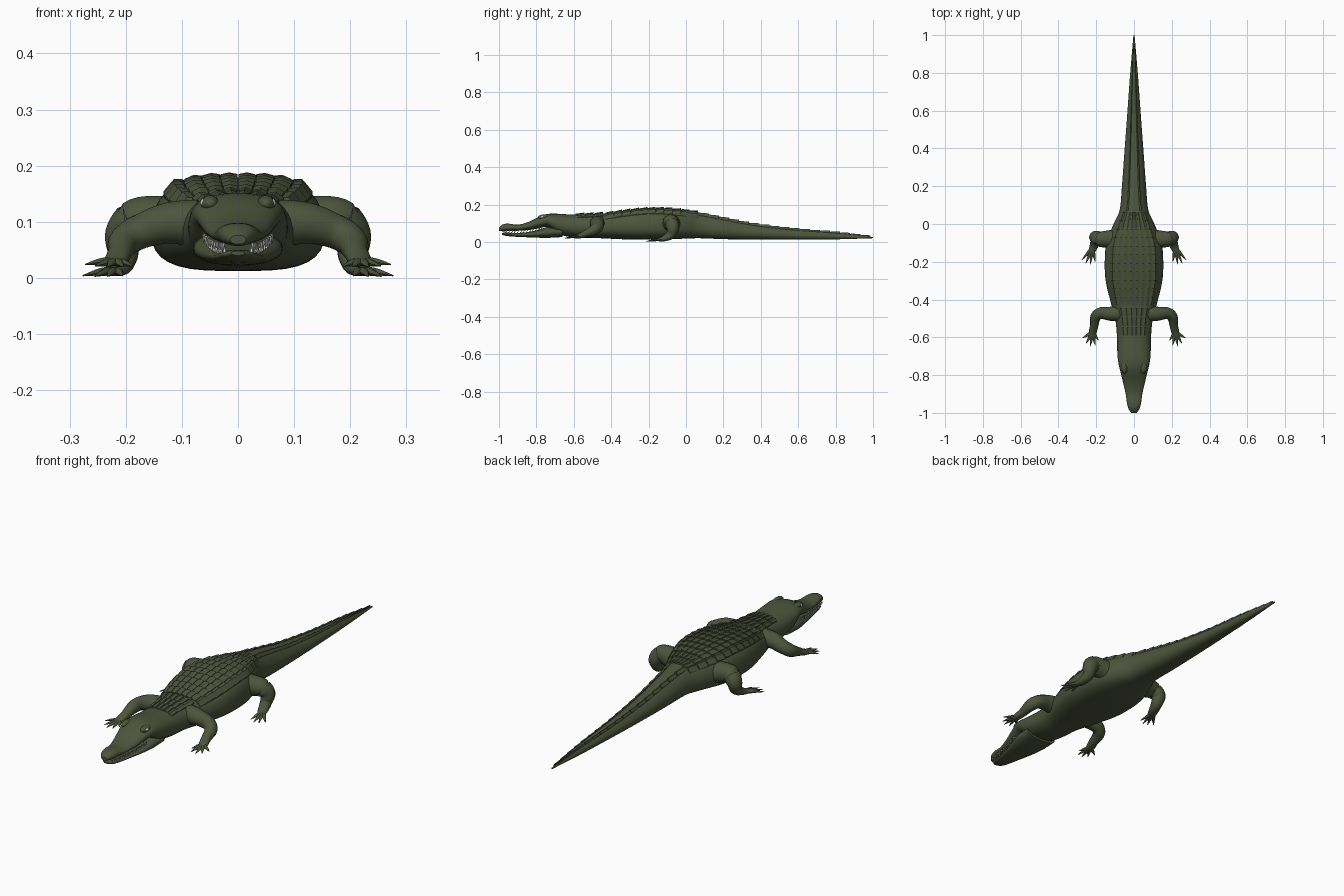
import bpy, bmesh, math
from mathutils import Vector

if "Cube" in bpy.data.objects:
    bpy.data.objects.remove(bpy.data.objects["Cube"])


def material(name, rgb):
    m = bpy.data.materials.new(name)
    m.diffuse_color = (*rgb, 1)
    m.use_nodes = True
    m.node_tree.nodes["Principled BSDF"].inputs["Base Color"].default_value = m.diffuse_color
    return m


HIDE = material("hide_green", (0.075, 0.088, 0.045))
PALE = material("pale", (0.6, 0.6, 0.57))


def finish(bm, name, mat, angle=40):
    bmesh.ops.recalc_face_normals(bm, faces=bm.faces)
    me = bpy.data.meshes.new(name)
    bm.to_mesh(me)
    bm.free()
    ob = bpy.data.objects.new(name, me)
    bpy.context.collection.objects.link(ob)
    me.materials.append(mat)
    bpy.ops.object.select_all(action='DESELECT')
    ob.select_set(True)
    bpy.context.view_layer.objects.active = ob
    bpy.ops.object.shade_smooth_by_angle(angle=math.radians(angle))
    return ob


def sample(table, y):
    """Smooth interpolation of table rows, keyed by the first column."""
    y = min(max(y, table[0][0]), table[-1][0])
    i = next(k for k in range(len(table) - 1) if y <= table[k + 1][0])
    a, b = table[i], table[i + 1]
    pre, nxt = table[max(i - 1, 0)], table[min(i + 2, len(table) - 1)]
    d = b[0] - a[0]
    t = (y - a[0]) / d
    out = []
    for k in range(1, len(a)):
        m0 = (b[k] - pre[k]) / (b[0] - pre[0]) * d
        m1 = (nxt[k] - a[k]) / (nxt[0] - a[0]) * d
        out.append((2*t**3 - 3*t*t + 1) * a[k] + (t**3 - 2*t*t + t) * m0
                   + (3*t*t - 2*t**3) * b[k] + (t**3 - t*t) * m1)
    return out


def loft(bm, rings):
    vs = [[bm.verts.new(p) for p in r] for r in rings]
    n = len(vs[0])
    for a, b in zip(vs, vs[1:]):
        for i in range(n):
            bm.faces.new((a[i], a[(i + 1) % n], b[(i + 1) % n], b[i]))
    bm.faces.new(vs[0])
    bm.faces.new(vs[-1])


# y, half width, top, bottom
BODY = [(-1, .014, .076, .060), (-.985, .027, .092, .057), (-.95, .037, .098, .058),
        (-.9, .044, .092, .060), (-.84, .058, .108, .064), (-.78, .072, .138, .074),
        (-.74, .082, .150, .080), (-.69, .088, .151, .045), (-.6, .090, .146, .024),
        (-.5, .100, .149, .022), (-.42, .122, .154, .018), (-.3, .150, .170, .013),
        (-.2, .155, .178, .012), (-.1, .146, .178, .014), (0, .108, .168, .018),
        (.07, .077, .157, .020), (.2, .064, .131, .015), (.35, .053, .100, .013),
        (.55, .038, .073, .012), (.8, .020, .051, .014), (1, .003, .026, .020)]
# y, squareness, narrowing of the top
SHAPE = [(-1, 2.2, 0), (-.7, 2.3, .05), (-.45, 2.6, .08), (-.2, 3.2, .1),
         (0, 2.8, .15), (.2, 2.6, .3), (1, 2.4, .35)]
# lower jaw: y, half width, top, bottom
JAW = [(-.985, .012, .048, .040), (-.97, .026, .050, .034), (-.93, .036, .049, .029),
       (-.87, .047, .050, .026), (-.8, .064, .062, .023), (-.74, .078, .080, .022),
       (-.66, .080, .085, .026)]


def section(table, y, n=32):
    w, top, bot = sample(table, y)
    p, tp = sample(SHAPE, y)
    mid, h = (top + bot) / 2, (top - bot) / 2
    ring = []
    for i in range(n):
        c, s = math.cos(math.tau * i / n), math.sin(math.tau * i / n)
        cx = math.copysign(abs(c) ** (2 / p), c)
        sz = math.copysign(abs(s) ** (2 / p), s)
        ring.append((w * cx * (1 - tp * max(sz, 0)), y, mid + h * sz))
    return ring


def back_point(y, s, lift):
    """Point on the upper hide, s from -1 to 1 across, raised by lift."""
    w, top, bot = sample(BODY, y)
    p, tp = sample(SHAPE, y)
    k = (1 - abs(s) ** p) ** (1 / p)
    return Vector((w * s * (1 - tp * k), y, (top + bot) / 2 + (top - bot) / 2 * k + lift))


# body with upper jaw and tail
bm = bmesh.new()
loft(bm, [section(BODY, -1 + 2 * (i / 110)) for i in range(111)])
finish(bm, "body", HIDE)

# lower jaw
bm = bmesh.new()
loft(bm, [section(JAW, -.985 + .325 * i / 24) for i in range(25)])
finish(bm, "lower_jaw", HIDE)


def scute(bm, y0, y1, s0, s1, front, back, keel):
    """Keeled plate: low in front, raised behind."""
    sm = (s0 + s1) / 2
    tops = [[bm.verts.new(back_point(y, s, l + k)) for s, k in ((s0, 0), (sm, keel), (s1, 0))]
            for y, l in ((y0, front), (y1, back))]
    lows = [[bm.verts.new(back_point(y, s, -.006)) for s in (s0, sm, s1)] for y in (y0, y1)]
    for g in (tops, lows):
        for i in (0, 1):
            bm.faces.new((g[0][i], g[0][i + 1], g[1][i + 1], g[1][i]))
    loop_t = tops[0] + tops[1][::-1]
    loop_l = lows[0] + lows[1][::-1]
    for i in range(6):
        j = (i + 1) % 6
        bm.faces.new((loop_t[i], loop_t[j], loop_l[j], loop_l[i]))


# back plates
bm = bmesh.new()
rows, cols = 11, 8
for r in range(rows):
    y0 = -.43 + r * .045
    for c in range(cols):
        s0 = -.92 + 1.84 * c / cols
        edge = c in (0, cols - 1)
        scute(bm, y0, y0 + .043, s0 + .008, s0 + 1.84 / cols - .008,
              .001, .006, .008 if edge else .003)
finish(bm, "back_plates", HIDE, 20)

# neck plates
bm = bmesh.new()
for r in range(3):
    for c in range(6):
        s0 = -.78 + .26 * c
        y0 = -.59 + r * .05
        scute(bm, y0, y0 + .046, s0 + .02, s0 + .24, .001, .006, .004)
finish(bm, "neck_plates", HIDE, 20)

# paired saw-tooth crests along the tail
bm = bmesh.new()
for i in range(17):
    y0 = .07 + i * .054
    rise = .013 - .0003 * i
    for s in (-.62, .62):
        scute(bm, y0, y0 + .052, s - .13, s + .13, .001, rise * .5, rise * .5)
finish(bm, "tail_crests", HIDE, 20)


def tube(bm, pts, n=14, steps=6):
    """Rounded limb through (x, y, z, radius, flatness) points."""
    tab = [(i, *p) for i, p in enumerate(pts)]
    m = (len(pts) - 1) * steps
    sm = [sample(tab, i / steps) for i in range(m + 1)]
    rings = []
    for i, q in enumerate(sm):
        t = (Vector(sm[min(i + 1, m)][:3]) - Vector(sm[max(i - 1, 0)][:3])).normalized()
        ref = Vector((-.75, -.66, 0))  # steady side axis for limbs that bend forward
        if abs(t.z) < .5:
            ref = t.cross(Vector((0, 0, 1)))
        u = (ref - t * ref.dot(t)).normalized()
        v = u.cross(t)
        rings.append([Vector(q[:3]) + q[3] * (u * math.cos(a) + v * q[4] * math.sin(a))
                      for a in (math.tau * k / n for k in range(n))])
    loft(bm, rings)


def limb(name, path, foot, toes):
    bm = bmesh.new()
    tube(bm, path)
    for x, y, z in toes:
        fx, fy, fz = foot
        mx, my = (fx + x) / 2, (fy + y) / 2
        tube(bm, [(fx, fy, fz, .011, .8), (mx, my, (fz + z) / 2 + .002, .008, .8),
                  (x, y, z, .0015, .8)], 8, 4)
    ob = finish(bm, name, HIDE, 50)
    mod = ob.modifiers.new("mirror", 'MIRROR')
    mod.use_axis[0] = True


# front legs
limb("front_legs",
     [(.06, -.47, .095, .046, 1), (.12, -.475, .098, .038, 1), (.175, -.472, .082, .031, 1),
      (.203, -.492, .064, .028, 1), (.210, -.535, .045, .022, .9),
      (.218, -.570, .031, .021, .6), (.224, -.595, .025, .014, .5)],
     (.219, -.572, .029),
     [(.188, -.615, .021), (.205, -.642, .020), (.232, -.648, .020),
      (.254, -.632, .021), (.272, -.603, .024)])

# rear legs
limb("rear_legs",
     [(.07, -.075, .09, .055, 1), (.13, -.08, .1, .047, 1), (.178, -.08, .102, .041, 1),
      (.204, -.07, .075, .034, 1), (.204, -.082, .04, .026, 1),
      (.212, -.115, .019, .023, .7), (.225, -.148, .012, .017, .5)],
     (.219, -.125, .013),
     [(.206, -.198, .004), (.232, -.214, .003), (.255, -.208, .003), (.276, -.190, .004)])

# brows and eyes
for name, loc, scale, mat in (("brows", (.050, -.758, .132), (.017, .034, .015), HIDE),
                              ("eyes", (.0605, -.768, .134), (.007, .009, .007), PALE)):
    bm = bmesh.new()
    bmesh.ops.create_uvsphere(bm, u_segments=16, v_segments=10, radius=1)
    for v in bm.verts:
        v.co = Vector(a * b for a, b in zip(v.co, scale)) + Vector(loc)
    ob = finish(bm, name, mat, 60)
    ob.modifiers.new("mirror", 'MIRROR').use_axis[0] = True

# teeth on both jaws
bm = bmesh.new()
for table, sign, y_start in ((BODY, -1, -.975), (JAW, 1, -.965)):
    for i in range(13):
        y = y_start + i * .016
        w, top, bot = sample(table, y)
        base = bot + .005 if sign < 0 else top - .005
        size = .014 if i % 3 else .018
        x = w * .84
        ring = [bm.verts.new((x + .004 * math.cos(a), y + .004 * math.sin(a), base))
                for a in (math.tau * k / 6 for k in range(6))]
        tip = bm.verts.new((x + .002, y, base + sign * size))
        for k in range(6):
            bm.faces.new((ring[k], ring[(k + 1) % 6], tip))
        bm.faces.new(ring)
ob = finish(bm, "teeth", PALE, 40)
ob.modifiers.new("mirror", 'MIRROR').use_axis[0] = True
